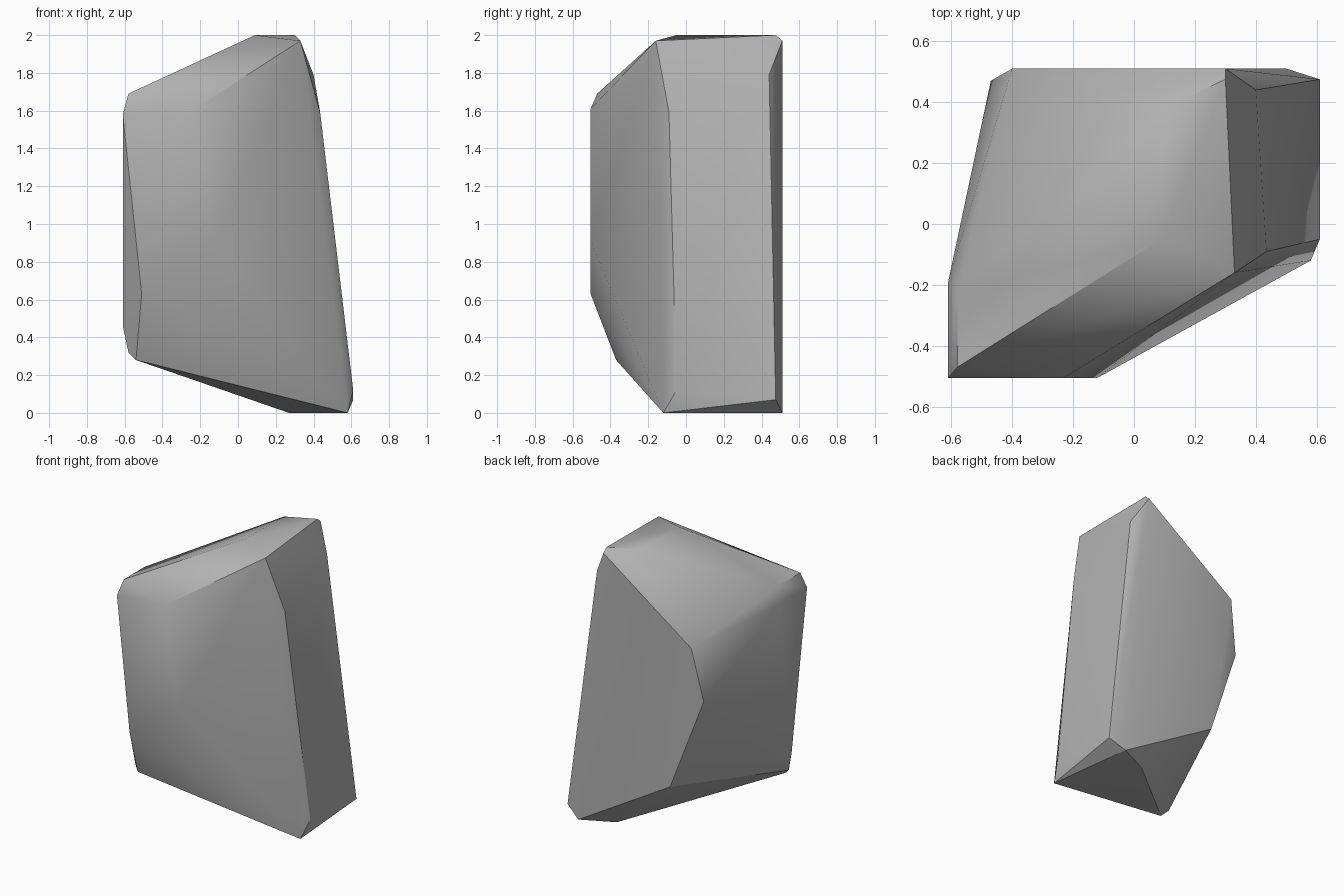
import bpy
import bmesh
import math
from mathutils import Vector

default_cube = bpy.data.objects.get("Cube")
if default_cube:
    bpy.data.objects.remove(default_cube, do_unlink=True)


def flat_material(name, value):
    """One plain grey shown in both viewport and render."""
    material = bpy.data.materials.new(name)
    material.use_nodes = True
    colour = (value, value, value, 1)
    material.diffuse_color = colour
    shader = material.node_tree.nodes["Principled BSDF"]
    shader.inputs["Base Color"].default_value = colour
    shader.inputs["Roughness"].default_value = 0.9
    return material


def hull_object(name, corner_groups, material):
    """Wrap a tight convex skin around the groups of chiselled corners."""
    bm = bmesh.new()
    for group in corner_groups:
        for corner in group:
            bm.verts.new(Vector(corner))
    result = bmesh.ops.convex_hull(bm, input=list(bm.verts))
    unused = set(result["geom_interior"]) | set(result["geom_unused"])
    loose = [item for item in unused if isinstance(item, bmesh.types.BMVert)]
    bmesh.ops.delete(bm, geom=loose, context="VERTS")
    # Merge the triangles that lie on one cleaved facet
    bmesh.ops.dissolve_limit(bm, angle_limit=math.radians(1),
                             verts=list(bm.verts), edges=list(bm.edges))
    bmesh.ops.recalc_face_normals(bm, faces=list(bm.faces))
    mesh = bpy.data.meshes.new(name)
    bm.to_mesh(mesh)
    bm.free()
    mesh.materials.append(material)
    rock = bpy.data.objects.new(name, mesh)
    bpy.context.collection.objects.link(rock)
    return rock


# Small crest plateau and its chipped rim
crest = [(.09, -.05, 2), (.1, .38, 2), (.3, .475, 2),
         (.33, -.16, 1.97), (.3, .51, 1.97)]
# Low shoulder of the sloping top
shoulder = [(-.58, -.47, 1.69), (-.58, -.23, 1.69), (-.23, -.505, 1.61),
            (-.4, .51, 1.47)]
# Steep flank below the crest
flank = [(.4, .44, 1.79), (.435, -.09, 1.59)]
# Narrow side facet with its bevelled edges
side = [(-.61, -.505, 1.58), (-.61, -.19, 1.58), (-.61, -.33, .46),
        (-.47, .47, 1.09)]
# Bulging front and the undercut beneath it
belly = [(-.12, -.505, .91), (-.51, -.505, .63), (-.58, -.34, .32),
         (-.54, -.37, .28), (-.23, .51, .43)]
# Foot that the rock stands on
foot = [(.61, -.05, .12), (.61, .475, .07), (.58, -.12, 0),
        (.5, .51, 0), (.27, .4, 0)]

stone = flat_material("stone grey", 0.45)
boulder = hull_object("boulder", [crest, shoulder, flank, side, belly, foot], stone)

# Soft shading across shallow edges, crisp along the strong ones
bpy.ops.object.select_all(action="DESELECT")
boulder.select_set(True)
bpy.context.view_layer.objects.active = boulder
bpy.ops.object.shade_smooth_by_angle(angle=math.radians(30))
